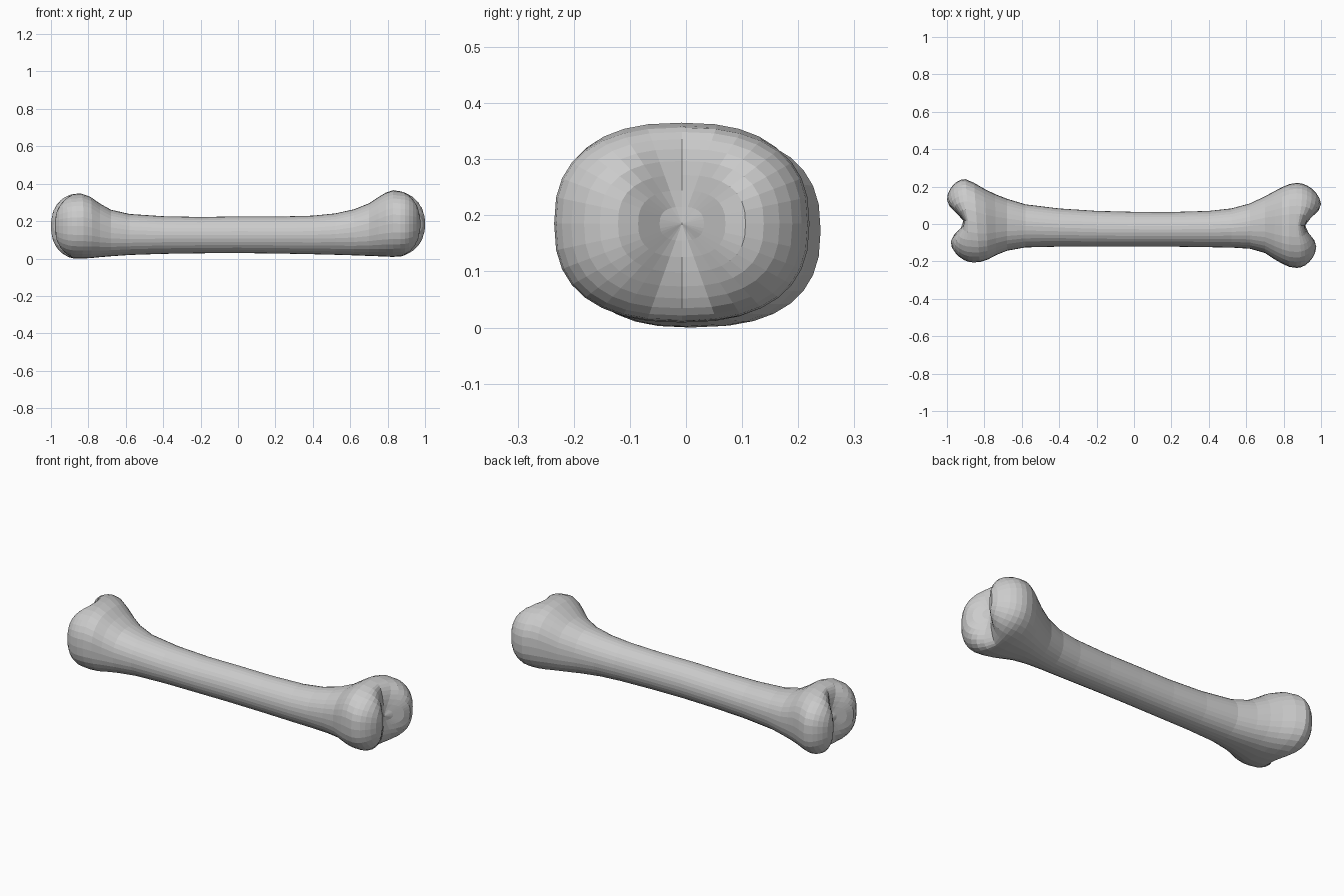
import bpy, bmesh
from math import sin, cos, pi, exp, sqrt, copysign

if "Cube" in bpy.data.objects:
    bpy.data.objects.remove(bpy.data.objects["Cube"])

SIDES = 32
CAP_RINGS = 9

# cross-sections along the bone: x, y min, y max, z min, z max
SECTIONS = [
    (-0.88, -0.205, 0.240, 0.006, 0.350),
    (-0.84, -0.204, 0.220, 0.005, 0.353),
    (-0.79, -0.190, 0.187, 0.007, 0.335),
    (-0.74, -0.166, 0.160, 0.012, 0.300),
    (-0.68, -0.143, 0.135, 0.017, 0.266),
    (-0.58, -0.125, 0.105, 0.024, 0.243),
    (-0.40, -0.121, 0.083, 0.030, 0.231),
    (-0.20, -0.121, 0.070, 0.033, 0.227),
    (0.00, -0.121, 0.065, 0.034, 0.230),
    (0.20, -0.121, 0.064, 0.032, 0.229),
    (0.40, -0.124, 0.070, 0.028, 0.234),
    (0.52, -0.126, 0.083, 0.025, 0.246),
    (0.62, -0.132, 0.110, 0.022, 0.268),
    (0.70, -0.155, 0.148, 0.019, 0.300),
    (0.75, -0.188, 0.175, 0.017, 0.333),
    (0.79, -0.211, 0.196, 0.015, 0.357),
    (0.83, -0.229, 0.213, 0.014, 0.370),
    (0.87, -0.235, 0.220, 0.016, 0.364),
]


def section_point(sec, i, r=1.0):
    """Point on a rounded-box section, scaled by r about its centre."""
    x, y0, y1, z0, z1 = sec
    n = 2.0 + 0.5 * min(1, max(0, (abs(x) - 0.5) / 0.3))
    a = 2 * pi * i / SIDES
    c, s = cos(a), sin(a)
    y = (y0 + y1) / 2 + r * (y1 - y0) / 2 * copysign(abs(c) ** (2 / n), c)
    z = (z0 + z1) / 2 + r * (z1 - z0) / 2 * copysign(abs(s) ** (2 / n), s)
    return y, z


def skew(x, y):
    """The left knuckles sit at slightly different lengths."""
    return x - 0.09 * y * max(0, min(1, (-x - 0.7) / 0.18))


def lobe(y, groove):
    return 1 - exp(-((y - groove) / 0.075) ** 2)


def make_ring(bm, pts):
    return [bm.verts.new(p) for p in pts]


def bridge(bm, a, b):
    for i in range(SIDES):
        j = (i + 1) % SIDES
        bm.faces.new((a[i], a[j], b[j], b[i]))


def cap(bm, rim, sec, side, tip_front, tip_back, groove, floor):
    """Close an end with two rounded knuckles and a groove between."""
    x, y0, y1, z0, z1 = sec
    mid, half = (y0 + y1) / 2, (y1 - y0) / 2

    def height(y, r, amp):
        return sqrt(max(0, 1 - r * r)) * (floor + amp * lobe(y, groove))

    # choose each knuckle's swelling so that it reaches its tip length
    amps = {}
    for sgn, tip in ((-1, tip_front), (1, tip_back)):
        def reach(amp):
            return max(side * skew(x, mid + sgn * half * k / 40)
                       + height(mid + sgn * half * k / 40, k / 40, amp)
                       for k in range(41))
        lo, hi = 0.0, 0.5
        for _ in range(30):
            m = (lo + hi) / 2
            lo, hi = (m, hi) if reach(m) < tip else (lo, m)
        amps[sgn] = lo

    def point(y, z, r):
        amp = amps[1] if y > groove else amps[-1]
        return (skew(x, y) + side * height(y, r, amp), y, z)

    prev = rim
    for k in range(1, CAP_RINGS):
        r = cos(pi / 2 * k / CAP_RINGS)
        ring = make_ring(bm, [point(*section_point(sec, i, r), r)
                              for i in range(SIDES)])
        bridge(bm, prev, ring)
        prev = ring
    centre = bm.verts.new(point(mid, (z0 + z1) / 2, 0))
    for i in range(SIDES):
        bm.faces.new((prev[i], prev[(i + 1) % SIDES], centre))


bm = bmesh.new()

# shaft and flared ends
rings = []
for sec in SECTIONS:
    pts = [section_point(sec, i) for i in range(SIDES)]
    rings.append(make_ring(bm, [(skew(sec[0], y), y, z) for y, z in pts]))
for a, b in zip(rings, rings[1:]):
    bridge(bm, a, b)

# knuckles at both ends
cap(bm, rings[0], SECTIONS[0], -1, 0.98, 1.0, 0.01, 0.03)
cap(bm, rings[-1], SECTIONS[-1], 1, 0.975, 1.0, -0.01, 0.045)

bmesh.ops.recalc_face_normals(bm, faces=bm.faces)
low = min(v.co.z for v in bm.verts)
bmesh.ops.translate(bm, verts=bm.verts, vec=(0, 0, -low))

mesh = bpy.data.meshes.new("bone")
bm.to_mesh(mesh)
bm.free()
bone = bpy.data.objects.new("bone", mesh)
bpy.context.collection.objects.link(bone)
